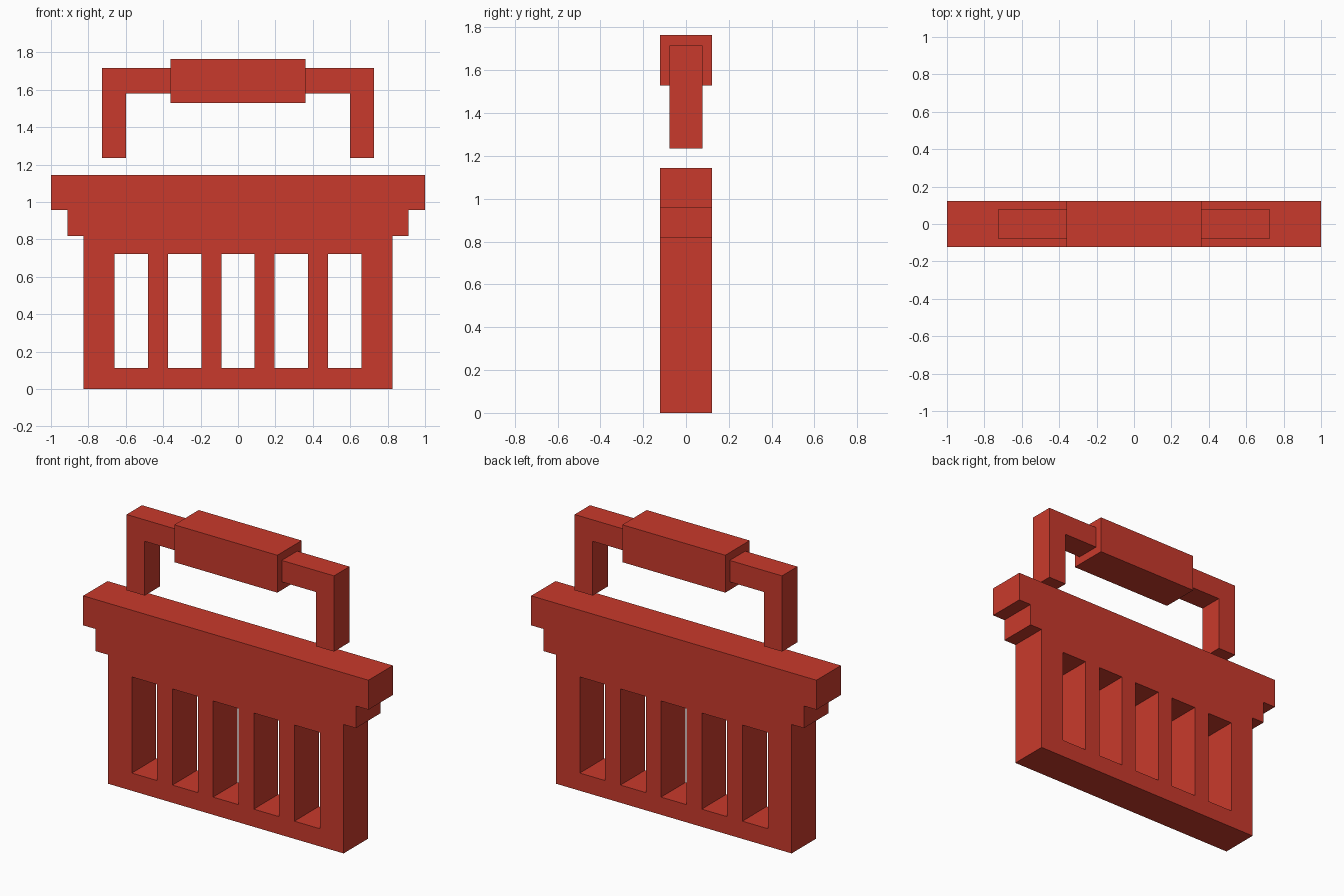
import bpy
import bmesh

if "Cube" in bpy.data.objects:
    bpy.data.objects.remove(bpy.data.objects["Cube"])

red = bpy.data.materials.new("red")
red.diffuse_color = (0.584, 0.042, 0.025, 1.0)
red.use_nodes = True
red.node_tree.nodes["Principled BSDF"].inputs["Base Color"].default_value = red.diffuse_color


def mirrored(half):
    """Complete a right-half outline (x, z) with its mirror image."""
    return half + [(-x, z) for x, z in reversed(half)]


def rectangle(cx, width, z0, z1):
    a, b = cx - width / 2, cx + width / 2
    return [(a, z0), (b, z0), (b, z1), (a, z1)]


def extruded(name, loops, half_depth):
    """Solid from an outline plus optional holes, extruded along y."""
    bm = bmesh.new()
    edges = []
    for loop in loops:
        verts = [bm.verts.new((x, -half_depth, z)) for x, z in loop]
        edges += [bm.edges.new((v, verts[i - 1])) for i, v in enumerate(verts)]
    bmesh.ops.triangle_fill(bm, edges=edges, use_beauty=True, normal=(0, -1, 0))
    back = bmesh.ops.extrude_face_region(bm, geom=bm.faces[:])["geom"]
    bmesh.ops.translate(bm, vec=(0, 2 * half_depth, 0),
                        verts=[g for g in back if isinstance(g, bmesh.types.BMVert)])
    bmesh.ops.recalc_face_normals(bm, faces=bm.faces[:])
    mesh = bpy.data.meshes.new(name)
    bm.to_mesh(mesh)
    bm.free()
    mesh.materials.append(red)
    obj = bpy.data.objects.new(name, mesh)
    bpy.context.collection.objects.link(obj)
    return obj


DEPTH = 0.122

# Basket body with stepped rim and five slots right through it
body = mirrored([(0.826, 0), (0.826, 0.817), (0.912, 0.817),
                 (0.912, 0.957), (1, 0.957), (1, 1.144)])
slots = [rectangle(i * 0.285, 0.178, 0.112, 0.721) for i in range(-2, 3)]
extruded("basket_body", [body] + slots, DEPTH)

# Thin handle frame floating above the rim
frame = mirrored([(0.6, 1.579), (0.6, 1.235), (0.727, 1.235), (0.727, 1.715)])
extruded("handle_frame", [frame], 0.077)

# Thicker grip around the middle of the handle
extruded("handle_grip", [rectangle(0, 0.722, 1.528, 1.765)], DEPTH)
